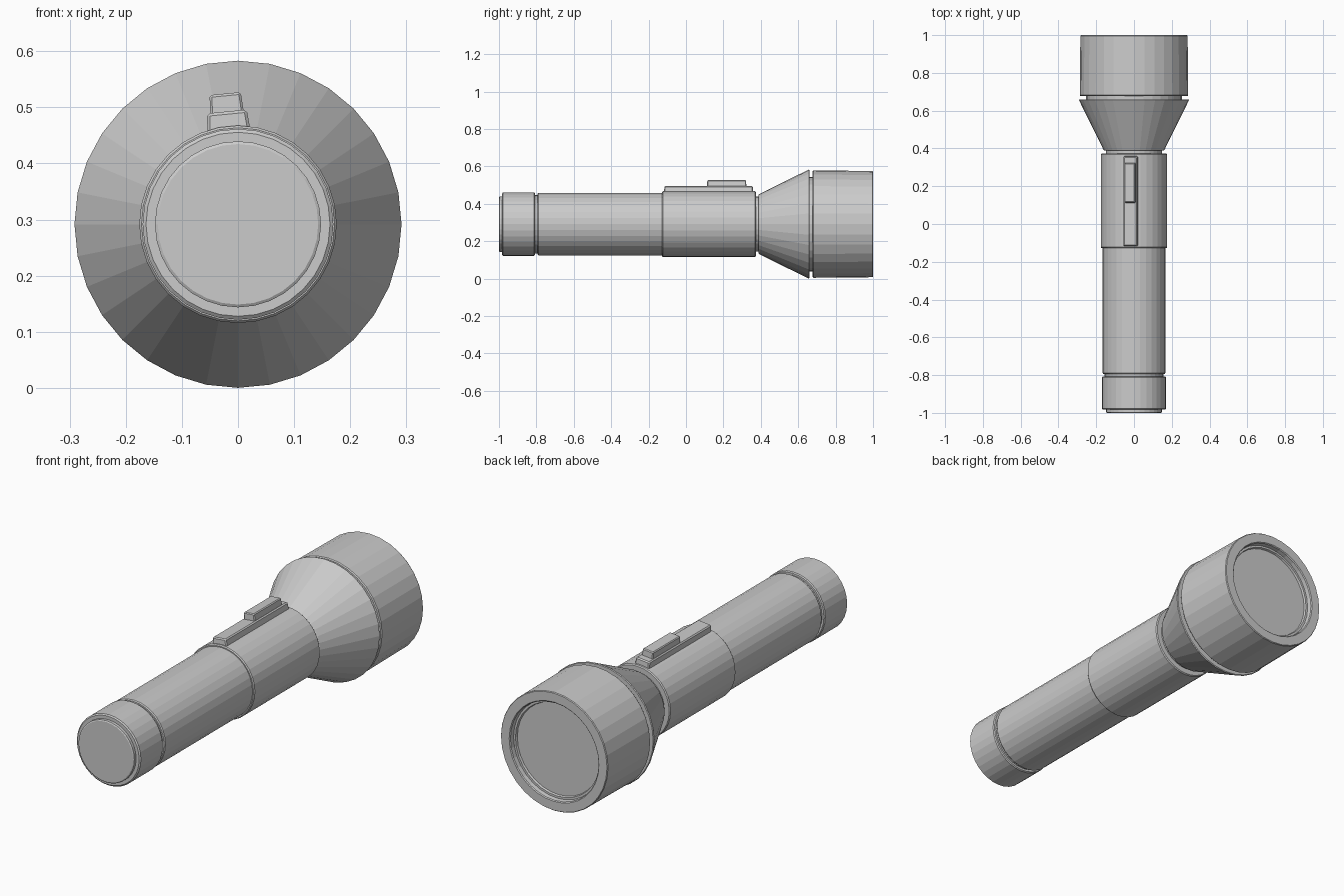
import bpy, bmesh, math
from mathutils import Matrix, Vector

if "Cube" in bpy.data.objects:
    bpy.data.objects.remove(bpy.data.objects["Cube"])

SIDES = 32
AXIS_Z = 0.2915


def link(name, bm):
    bmesh.ops.recalc_face_normals(bm, faces=bm.faces)
    mesh = bpy.data.meshes.new(name)
    bm.to_mesh(mesh)
    bm.free()
    ob = bpy.data.objects.new(name, mesh)
    bpy.context.collection.objects.link(ob)
    return ob


def lathe(name, profile, cap_start=False, cap_end=False):
    """Turn (y, radius) pairs around the long axis; a vertex sits at the top."""
    bm = bmesh.new()
    rings = []
    for y, r in profile:
        rings.append([bm.verts.new((r * math.sin(2 * math.pi * i / SIDES), y,
                                    AXIS_Z + r * math.cos(2 * math.pi * i / SIDES)))
                      for i in range(SIDES)])
    for a, b in zip(rings, rings[1:]):
        for i in range(SIDES):
            j = (i + 1) % SIDES
            bm.faces.new((a[i], a[j], b[j], b[i]))
    if cap_start:
        bm.faces.new(rings[0])
    if cap_end:
        bm.faces.new(rings[-1])
    # Parts butt against each other, so make normals point away from the axis
    ob = link(name, bm)
    return ob


def block(name, width, y0, y1, r0, r1, taper, bevel):
    """Tapered bar lying on the facet just left of the top of the sleeve."""
    bm = bmesh.new()
    bmesh.ops.create_cube(bm, size=1)
    for v in bm.verts:
        top = v.co.z > 0
        inset = taper if top else 0
        v.co = Vector((math.copysign(width / 2 - inset, v.co.x),
                       y1 - inset if v.co.y > 0 else y0 + inset,
                       r1 if top else r0))
    edges = [e for e in bm.edges if any(v.co.z > (r0 + r1) / 2 for v in e.verts)]
    bmesh.ops.bevel(bm, geom=edges, offset=bevel, segments=1, affect='EDGES')
    turn = Matrix.Rotation(-math.pi / SIDES, 4, 'Y')
    bmesh.ops.transform(bm, matrix=Matrix.Translation((0, 0, AXIS_Z)) @ turn, verts=bm.verts)
    return link(name, bm)


# Tail cap with a raised end disc
lathe("tail_cap", [(-1.0, 0.143), (-0.997, 0.148), (-0.983, 0.148), (-0.983, 0.164),
                   (-0.978, 0.17), (-0.813, 0.17), (-0.808, 0.166), (-0.808, 0.156)],
      cap_start=True)

# Battery tube, starting in the groove behind the cap
lathe("battery_tube", [(-0.808, 0.156), (-0.793, 0.156), (-0.793, 0.163),
                       (-0.788, 0.167), (-0.128, 0.167)])

# Thicker grip sleeve carrying the switch
lathe("grip_sleeve", [(-0.128, 0.167), (-0.128, 0.172), (-0.123, 0.176),
                      (0.368, 0.176), (0.373, 0.172), (0.373, 0.147), (0.388, 0.147)])

# Flared neck
lathe("flared_neck", [(0.388, 0.147), (0.388, 0.157), (0.392, 0.161), (0.652, 0.2895),
                      (0.657, 0.2915), (0.660, 0.288), (0.660, 0.253), (0.677, 0.253)])

# Head with a stepped rim around the lens
lathe("head", [(0.677, 0.253), (0.677, 0.283), (0.682, 0.287), (0.996, 0.284),
               (1.0, 0.281), (1.0, 0.238), (0.996, 0.234), (0.975, 0.232),
               (0.975, 0.222), (0.965, 0.219)])

# Lens
lathe("lens", [(0.965, 0.219)], cap_end=True)

# Switch base and sliding button
block("switch_base", 0.077, -0.118, 0.36, 0.165, 0.202, 0.003, 0.005)
block("switch_button", 0.060, 0.112, 0.323, 0.195, 0.234, 0.002, 0.004)
